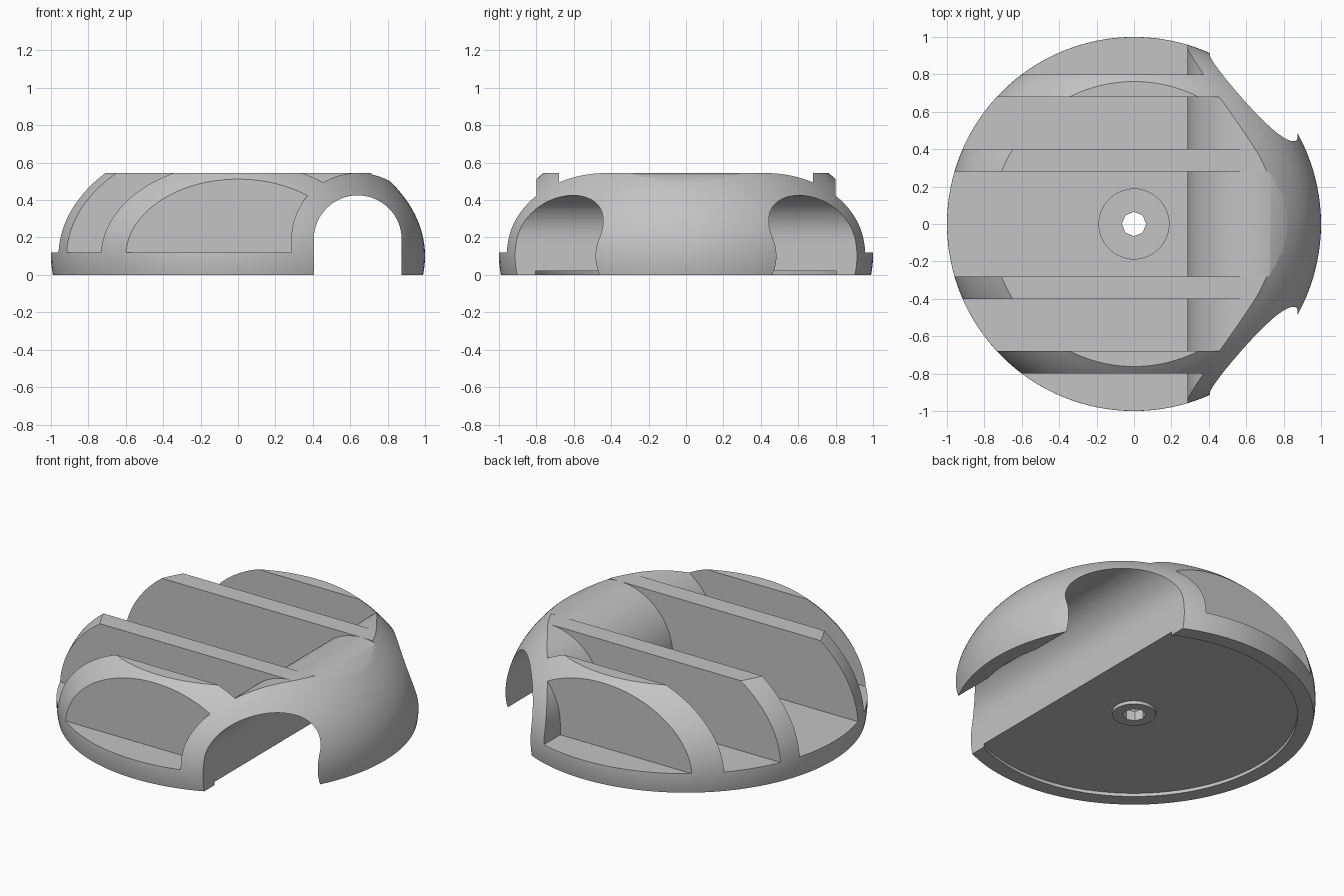
import bpy, bmesh
from math import sin, cos, pi, sqrt, radians

cube = bpy.data.objects.get("Cube")
if cube:
    bpy.data.objects.remove(cube, do_unlink=True)

HEIGHT, FLOOR = 0.545, 0.12
AXIS_X, AXIS_Z = 0.64, 0.19            # centre line of the cross tunnel

grey = bpy.data.materials.new("plain grey")
grey.use_nodes = True
colour = (0.55, 0.55, 0.55, 1)
grey.diffuse_color = colour
grey.node_tree.nodes["Principled BSDF"].inputs["Base Color"].default_value = colour


def finish(name, bm):
    bmesh.ops.recalc_face_normals(bm, faces=bm.faces)
    mesh = bpy.data.meshes.new(name)
    bm.to_mesh(mesh)
    bm.free()
    obj = bpy.data.objects.new(name, mesh)
    bpy.context.collection.objects.link(obj)
    mesh.materials.append(grey)
    return obj


def lathe(name, profile, sides):
    """Solid of revolution around z, from (radius, z) pairs."""
    bm = bmesh.new()
    rings = [[bm.verts.new((r * cos(2 * pi * i / sides), r * sin(2 * pi * i / sides), z))
              for i in range(sides)] for r, z in profile]
    for low, high in zip(rings, rings[1:]):
        for i in range(sides):
            j = (i + 1) % sides
            bm.faces.new((low[i], low[j], high[j], high[i]))
    bm.faces.new(rings[0])
    bm.faces.new(rings[-1])
    return finish(name, bm)


def extrude_y(name, outline, y0, y1):
    """Prism along y, from an (x, z) outline."""
    bm = bmesh.new()
    face = bm.faces.new([bm.verts.new((x, y0, z)) for x, z in outline])
    out = bmesh.ops.extrude_face_region(bm, geom=[face])
    for v in out["geom"]:
        if isinstance(v, bmesh.types.BMVert):
            v.co.y = y1
    return finish(name, bm)


def arc(radius, steps):
    """Half circle over the tunnel, from its -x side to its +x side."""
    return [(AXIS_X - radius * cos(pi * i / steps), AXIS_Z + radius * sin(pi * i / steps))
            for i in range(steps + 1)]


def cut(target, cutter):
    mod = target.modifiers.new(cutter.name, "BOOLEAN")
    mod.operation = "DIFFERENCE"
    mod.solver = "EXACT"
    mod.object = cutter
    bpy.context.view_layer.objects.active = target
    bpy.ops.object.modifier_apply(modifier=mod.name)
    bpy.data.objects.remove(cutter, do_unlink=True)


# Flat-topped elliptical dome
levels = [HEIGHT * i / 20 for i in range(21)]
dome = lathe("domed_base", [(sqrt(1 - ((z - 0.1) / 0.687) ** 2), z) for z in levels], 128)

# Slots between the four ribs, stopping at the round tunnel shell
slot = [(-1.2, FLOOR), (AXIS_X - 0.355, FLOOR)] + arc(0.355, 48)
slot += [(1.2, AXIS_Z), (1.2, 1), (-1.2, 1)]
cut(dome, extrude_y("middle_slot", slot, -0.28, 0.28))
for side in (-1, 1):
    cut(dome, extrude_y("rib_slot", slot, side * 0.4, side * 0.68))
    cut(dome, extrude_y("edge_slot", slot, side * 0.8, side * 1.2))

# Tunnel through the +x side
tunnel = [(AXIS_X - 0.235, -0.2)] + arc(0.235, 40) + [(AXIS_X + 0.235, -0.2)]
cut(dome, extrude_y("tunnel", tunnel, -1.2, 1.2))

# Recessed underside around a round boss
bm = bmesh.new()
loops = []
for radius, z in ((0.9, -0.1), (0.9, 0.02), (0.12, 0.02), (0.12, -0.1)):
    loops.append([bm.verts.new((radius * cos(2 * pi * i / 96), radius * sin(2 * pi * i / 96), z))
                  for i in range(96)])
for a, b in zip(loops, loops[1:] + loops[:1]):
    for i in range(96):
        j = (i + 1) % 96
        bm.faces.new((a[i], a[j], b[j], b[i]))
cut(dome, finish("underside_recess", bm))

# Counterbore in the middle slot and the eight-sided screw hole
cut(dome, lathe("counterbore", [(0.187, 0.06), (0.187, 0.3)], 64))
cut(dome, lathe("screw_hole", [(0.065, -0.1), (0.065, 0.3)], 8))

bpy.ops.object.select_all(action="DESELECT")
dome.select_set(True)
bpy.context.view_layer.objects.active = dome
bpy.ops.object.shade_smooth_by_angle(angle=radians(25))
